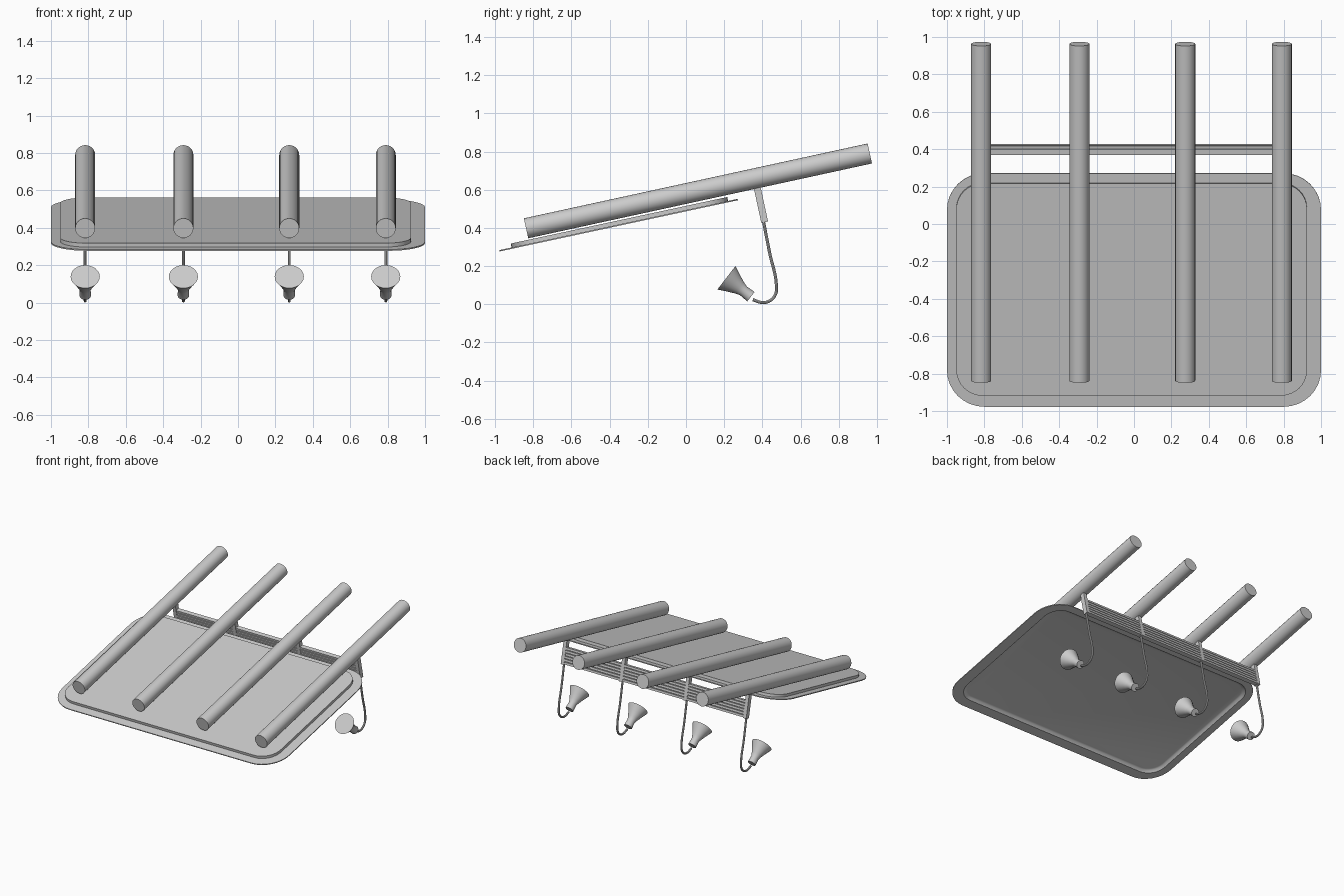
import bpy, bmesh, math
from mathutils import Matrix, Vector

if "Cube" in bpy.data.objects:
    bpy.data.objects.remove(bpy.data.objects["Cube"])

# Single plain grey
grey = bpy.data.materials.new("light_grey")
grey.use_nodes = True
colour = (0.6, 0.6, 0.6, 1)
grey.diffuse_color = colour
grey.node_tree.nodes["Principled BSDF"].inputs["Base Color"].default_value = colour

TILT = math.radians(12.2)
POSTS = [-0.817, -0.292, 0.274, 0.79]   # x of each tube, post and lamp


def add(name, bm, matrix=None, smooth=True):
    """Turn a bmesh into a named object."""
    if matrix:
        bm.transform(matrix)
    bmesh.ops.recalc_face_normals(bm, faces=bm.faces)
    mesh = bpy.data.meshes.new(name)
    bm.to_mesh(mesh)
    bm.free()
    obj = bpy.data.objects.new(name, mesh)
    bpy.context.collection.objects.link(obj)
    mesh.materials.append(grey)
    if smooth:
        finish(obj)
    return obj


def finish(obj):
    bpy.ops.object.select_all(action='DESELECT')
    obj.select_set(True)
    bpy.context.view_layer.objects.active = obj
    bpy.ops.object.shade_smooth_by_angle(angle=math.radians(35))


def loft(bm, rings):
    """Bridge equal rings of points and cap both ends."""
    loops = [[bm.verts.new(p) for p in ring] for ring in rings]
    n = len(loops[0])
    for a, b in zip(loops, loops[1:]):
        for i in range(n):
            j = (i + 1) % n
            bm.faces.new((a[i], a[j], b[j], b[i]))
    bm.faces.new(loops[0][::-1])
    bm.faces.new(loops[-1])


def rounded_rect(x0, x1, y0, y1, r, z, steps=8):
    pts = []
    corners = [(x1 - r, y1 - r), (x0 + r, y1 - r), (x0 + r, y0 + r), (x1 - r, y0 + r)]
    for k, (cx, cy) in enumerate(corners):
        for s in range(steps + 1):
            a = math.pi / 2 * (k + s / steps)
            pts.append((cx + r * math.cos(a), cy + r * math.sin(a), z))
    return pts


def circle(r, z, n):
    return [(r * math.cos(2 * math.pi * i / n), r * math.sin(2 * math.pi * i / n), z)
            for i in range(n)]


def along(start, end):
    """Matrix taking local z onto the direction start -> end."""
    d = Vector(end) - Vector(start)
    return Matrix.Translation(start) @ d.to_track_quat('Z', 'Y').to_matrix().to_4x4()


def box(bm, x0, x1, y0, y1, z0, z1):
    m = Matrix.Translation(((x0 + x1) / 2, (y0 + y1) / 2, (z0 + z1) / 2))
    m = m @ Matrix.Diagonal((x1 - x0, y1 - y0, z1 - z0, 1))
    bmesh.ops.create_cube(bm, size=1, matrix=m)


# Tray: thin flange with a raised centre, hollow underneath
def centre_ring(inset, r, z):
    return rounded_rect(-0.95 + inset, 0.925 - inset, -0.573 + inset, 0.587 - inset, r, z)


bm = bmesh.new()
loft(bm, [
    centre_ring(0.035, 0.11, 0.018),
    centre_ring(0.022, 0.12, 0.015),
    centre_ring(0.008, 0.13, 0.0),
    rounded_rect(-1, 1, -0.638, 0.638, 0.2, 0.0),
    rounded_rect(-1, 1, -0.638, 0.638, 0.2, 0.007),
    centre_ring(0.0, 0.14, 0.007),
    centre_ring(0.0, 0.14, 0.028),
])
add("tray", bm, Matrix.Translation((0, -0.352, 0.411)) @ Matrix.Rotation(math.radians(12.13), 4, 'X'))

# Long sloping tubes
for i, x in enumerate(POSTS):
    a, b = Vector((x, -0.838, 0.398)), Vector((x, 0.963, 0.79))
    bm = bmesh.new()
    loft(bm, [circle(0.0535, 0, 24), circle(0.0535, (b - a).length, 24)])
    add(f"tube_{i + 1}", bm, along(a, b))

# Slatted rail hanging under the tubes
rail = Matrix.Translation((0, 0.375, 0.602)) @ Matrix.Rotation(TILT, 4, 'X')
bm = bmesh.new()
for x in POSTS:
    box(bm, x - 0.014, x + 0.014, -0.018, 0.018, -0.176, 0.01)
add("rail_posts", bm, rail, smooth=False)

bm = bmesh.new()
x0, x1 = POSTS[0], POSTS[-1]
for k in range(6):
    z = -0.172 + 0.022 * k
    box(bm, x0, x1, -0.016, 0.016, z, z + 0.017)
box(bm, x0, x1, -0.005, 0.005, -0.17, -0.047)
add("rail_slats", bm, rail, smooth=False)

# Hooked rods and lamps
HOOK = [(0.403, 0.45), (0.438, 0.27), (0.474, 0.095), (0.468, 0.05),
        (0.44, 0.019), (0.40, 0.009), (0.35, 0.024)]
MOUTH, NECK = (0.212, 0.139), (0.34, 0.04)
SHADE = [(0.078, 0), (0.056, 0.045), (0.038, 0.085), (0.029, 0.112), (0.031, 0.162)]

for i, x in enumerate(POSTS):
    curve = bpy.data.curves.new(f"lamp_rod_{i + 1}", 'CURVE')
    curve.dimensions = '3D'
    curve.bevel_depth = 0.008
    curve.bevel_resolution = 2
    curve.resolution_u = 6
    curve.use_fill_caps = True
    spline = curve.splines.new('BEZIER')
    spline.bezier_points.add(len(HOOK) - 1)
    for p, (y, z) in zip(spline.bezier_points, HOOK):
        p.co = (x, y, z)
        p.handle_left_type = p.handle_right_type = 'AUTO'
    rod = bpy.data.objects.new(f"lamp_rod_{i + 1}", curve)
    bpy.context.collection.objects.link(rod)
    curve.materials.append(grey)
    bpy.ops.object.select_all(action='DESELECT')
    rod.select_set(True)
    bpy.context.view_layer.objects.active = rod
    bpy.ops.object.convert(target='MESH')
    finish(bpy.context.view_layer.objects.active)

    bm = bmesh.new()
    loft(bm, [circle(r, d, 24) for r, d in SHADE])
    add(f"lamp_shade_{i + 1}", bm, along((x, *MOUTH), (x, *NECK)))
